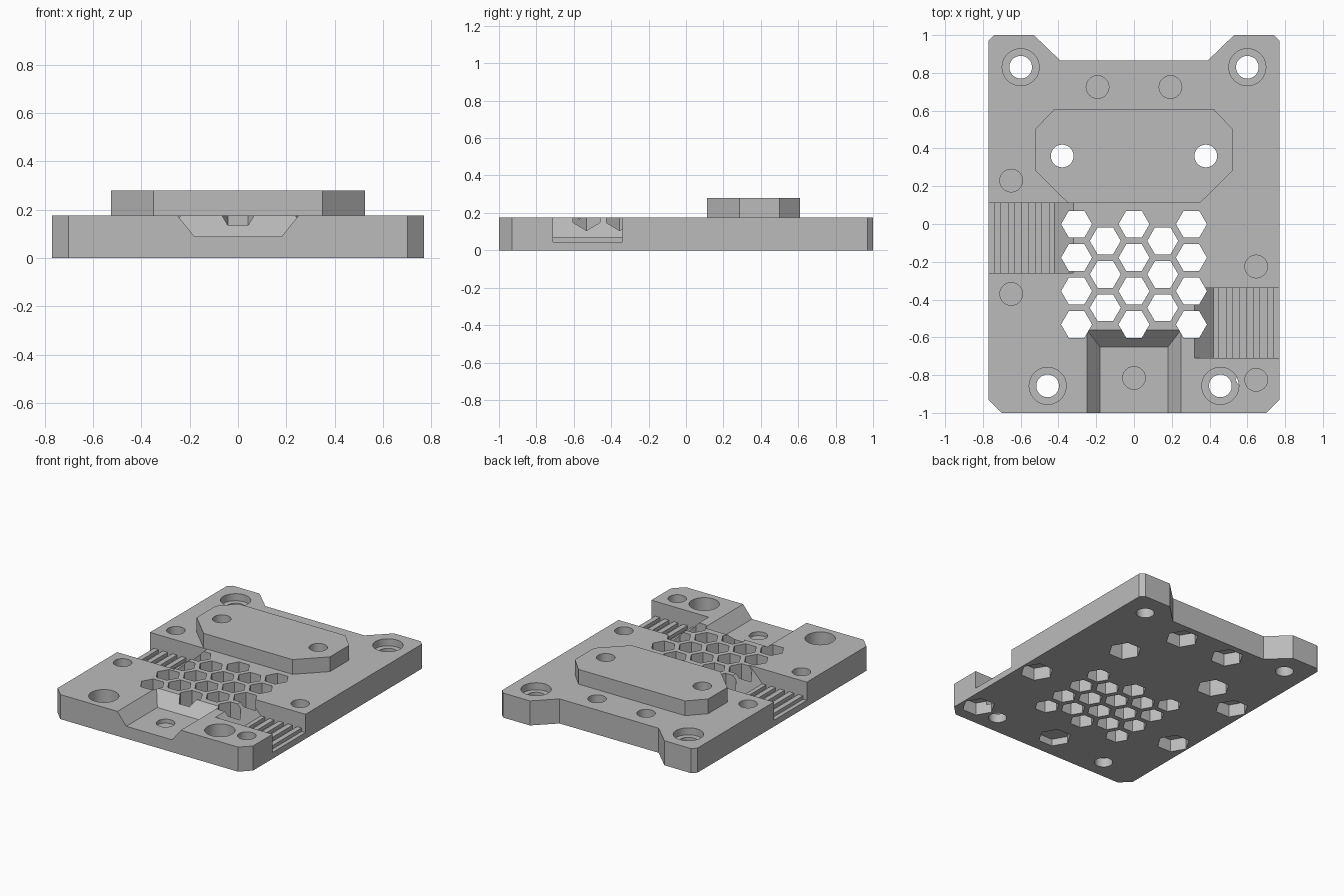
import bpy, bmesh, math

cube = bpy.data.objects.get("Cube")
if cube:
    bpy.data.objects.remove(cube, do_unlink=True)

grey = bpy.data.materials.new("plain_grey")
grey.use_nodes = True
colour = (0.5, 0.5, 0.5, 1)
grey.diffuse_color = colour
grey.node_tree.nodes["Principled BSDF"].inputs["Base Color"].default_value = colour

T = 0.175      # plate thickness
PAD = 0.28     # top of the raised pad
TOP = 0.35     # cutters end here, clear of everything


def loft(bm, low, high):
    """Closed solid between two matching rings of points."""
    a = [bm.verts.new(p) for p in low]
    b = [bm.verts.new(p) for p in high]
    n = len(a)
    bm.faces.new(a[::-1])
    bm.faces.new(b)
    for i in range(n):
        j = (i + 1) % n
        bm.faces.new((a[i], a[j], b[j], b[i]))


def prism(bm, outline, z0, z1):
    loft(bm, [(x, y, z0) for x, y in outline], [(x, y, z1) for x, y in outline])


def ring(x, y, r, n):
    return [(x + r * math.cos(math.tau * i / n), y + r * math.sin(math.tau * i / n))
            for i in range(n)]


def box(bm, x0, x1, y0, y1, z0, z1):
    prism(bm, [(x0, y0), (x1, y0), (x1, y1), (x0, y1)], z0, z1)


def mirrored(half):
    """Complete a symmetric outline from its +x half."""
    return half + [(-x, y) for x, y in reversed(half)]


def solid(name, bm):
    bmesh.ops.recalc_face_normals(bm, faces=bm.faces)
    mesh = bpy.data.meshes.new(name)
    bm.to_mesh(mesh)
    bm.free()
    mesh.materials.append(grey)
    obj = bpy.data.objects.new(name, mesh)
    bpy.context.collection.objects.link(obj)
    return obj


def combine(body, bm, operation="DIFFERENCE"):
    tool = solid("tool", bm)
    tool.hide_render = True
    mod = body.modifiers.new("combine", "BOOLEAN")
    mod.operation = operation
    mod.solver = "EXACT"
    mod.object = tool
    bpy.context.view_layer.objects.active = body
    bpy.ops.object.modifier_apply(modifier=mod.name)
    bpy.data.objects.remove(tool, do_unlink=True)


# Base plate with two rear ears
bm = bmesh.new()
prism(bm, mirrored([(0.70, -1), (0.77, -0.93), (0.77, 0.97), (0.74, 1),
                    (0.53, 1), (0.39, 0.865)]), 0, T)
plate = solid("mounting_plate", bm)

# Raised pad
bm = bmesh.new()
prism(bm, mirrored([(0.35, 0.112), (0.525, 0.285), (0.525, 0.5), (0.42, 0.61)]),
      T - 0.03, PAD)
combine(plate, bm, "UNION")

# Sloped side channels, then the grip grooves in their floors
for side, y0, y1 in ((-1, -0.26, 0.11), (1, -0.71, -0.34)):
    bm = bmesh.new()
    profile = [(0.295, 0.2), (0.42, 0.07), (0.9, 0.07), (0.9, 0.2)]
    loft(bm, [(side * x, y0, z) for x, z in profile],
         [(side * x, y1, z) for x, z in profile])
    combine(plate, bm)
    bm = bmesh.new()
    for i in range(5):
        a = 0.45 + 0.0725 * i
        b = a + 0.036 if i < 4 else 0.9
        box(bm, min(side * a, side * b), max(side * a, side * b), y0, y1, 0.045, 0.12)
    combine(plate, bm)

# Front recess with sloped walls, extended past the front and top
FLOOR = 0.088
bm = bmesh.new()
rise = (0.2 - FLOOR) / (T - FLOOR)


def recess(k, z):
    w, y = 0.18 + 0.07 * k, -0.65 + 0.09 * k
    return [(-w, -1.1, z), (w, -1.1, z), (w, y, z), (-w, y, z)]


loft(bm, recess(0, FLOOR), recess(rise, 0.2))
combine(plate, bm)

# Honeycomb vents
bm = bmesh.new()
for col in range(-2, 3):
    odd = col % 2
    for row in range(3 if odd else 4):
        prism(bm, ring(0.152 * col, -0.001 - 0.177 * (row + odd / 2), 0.082, 6), -0.1, TOP)
combine(plate, bm)

# Corner screw holes and their counterbores
corners = [(-0.6, 0.83, 0.05), (0.6, 0.83, 0.05), (-0.457, -0.857, 0.11), (0.457, -0.857, 0.11)]
bm = bmesh.new()
for x, y, depth in corners:
    prism(bm, ring(x, y, 0.06, 48), -0.1, TOP)
combine(plate, bm)
bm = bmesh.new()
for x, y, depth in corners:
    prism(bm, ring(x, y, 0.098, 48), T - depth, TOP)
combine(plate, bm)

# Blind screw holes above hexagonal nut pockets, with a thin web between
holes = [(-0.193, 0.725, 0.09), (0.193, 0.725, 0.09), (-0.65, 0.23, 0.09),
         (-0.65, -0.37, 0.09), (0.647, -0.225, 0.09), (0.647, -0.825, 0.09),
         (0, -0.815, 0.05)]
pad_holes = [(-0.38, 0.36, 0.15), (0.38, 0.36, 0.15)]
bm = bmesh.new()
for x, y, depth in holes + pad_holes:
    prism(bm, ring(x, y, 0.11, 6), -0.1, depth)
combine(plate, bm)
bm = bmesh.new()
for x, y, depth in holes:
    prism(bm, ring(x, y, 0.06, 48), depth + 0.01, TOP)
for x, y, depth in pad_holes:
    prism(bm, ring(x, y, 0.06, 48), depth - 0.02, TOP)
combine(plate, bm)

# Smooth bores, sharp edges
for obj in bpy.context.selected_objects:
    obj.select_set(False)
plate.select_set(True)
bpy.context.view_layer.objects.active = plate
bpy.ops.object.shade_smooth_by_angle(angle=math.radians(25))
